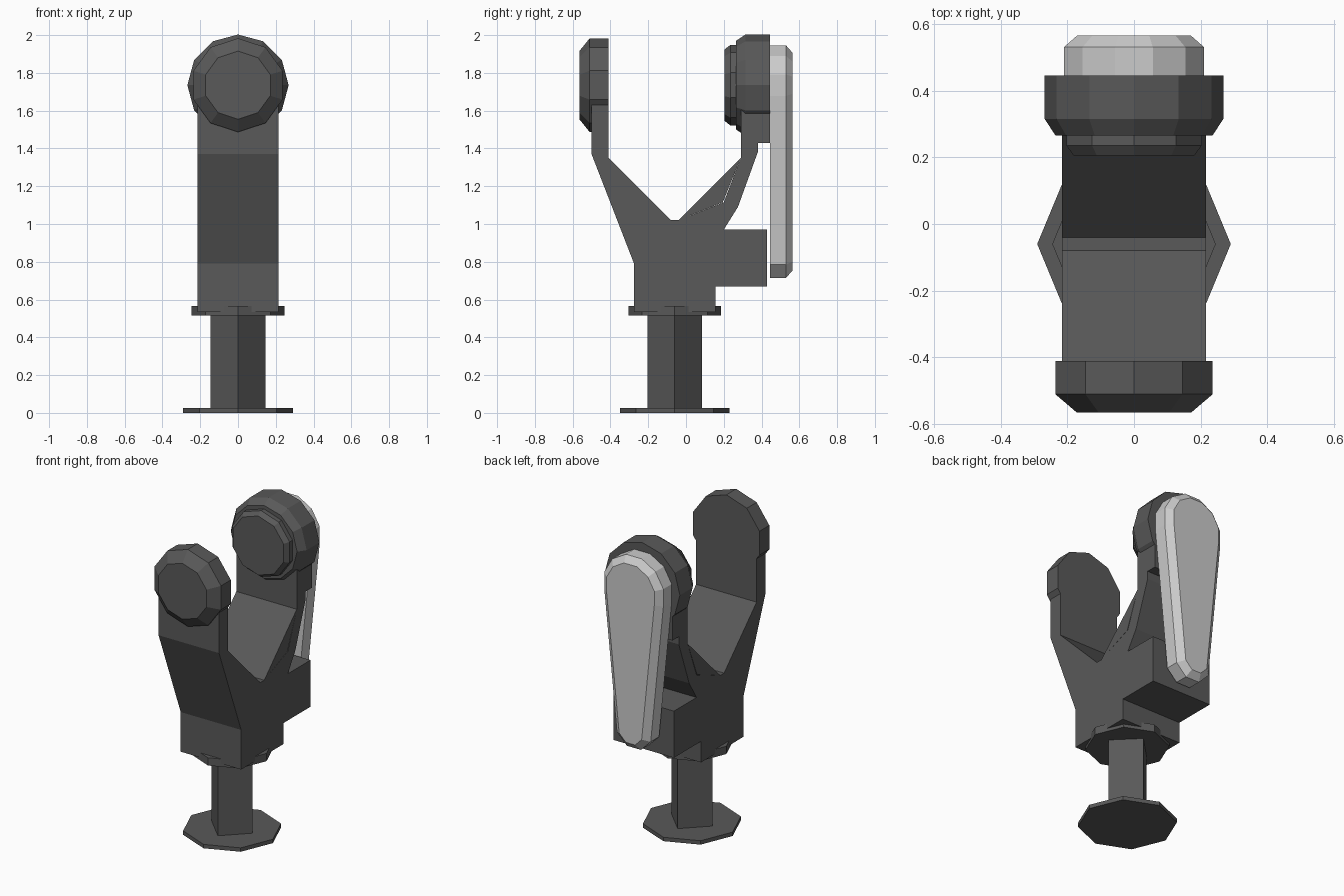
import bpy, bmesh
from math import sin, cos, pi, radians

if "Cube" in bpy.data.objects:
    bpy.data.objects.remove(bpy.data.objects["Cube"])

CY = -0.06   # y of the stem axis / fork symmetry plane
W = 0.215    # half width of the fork
HZ = 1.735   # height of the head centres


def finish(name, bm):
    bmesh.ops.recalc_face_normals(bm, faces=bm.faces)
    me = bpy.data.meshes.new(name)
    bm.to_mesh(me)
    bm.free()
    ob = bpy.data.objects.new(name, me)
    bpy.context.collection.objects.link(ob)
    return ob


def hull(name, pts):
    bm = bmesh.new()
    for p in pts:
        bm.verts.new(p)
    res = bmesh.ops.convex_hull(bm, input=bm.verts)
    loose = [v for v in bm.verts if not v.link_faces]
    bmesh.ops.delete(bm, geom=loose, context='VERTS')
    bmesh.ops.dissolve_limit(bm, angle_limit=radians(1), verts=bm.verts, edges=bm.edges)
    return finish(name, bm)


def box(name, lo, hi):
    return hull(name, [(x, y, z) for x in (lo[0], hi[0])
                       for y in (lo[1], hi[1]) for z in (lo[2], hi[2])])


def lathe_y(name, rings, n, z=HZ):
    """Convex n-sided disc around the y axis from (y, radius) rings."""
    return hull(name, [(r * sin(2 * pi * i / n), y, z + r * cos(2 * pi * i / n))
                       for y, r in rings for i in range(n)])


def post(name, r, z0, z1, n):
    return hull(name, [(r * cos(2 * pi * i / n), CY + r * sin(2 * pi * i / n), z)
                       for z in (z0, z1) for i in range(n)])


# Foot, diamond stem and collar
post("foot", 0.29, 0, 0.025, 8)
post("stem", 0.145, 0.02, 0.54, 4)
post("collar", 0.245, 0.515, 0.565, 8)

# Fork body: side profile extruded across x
profile = [(-.275, .535), (-.275, .79), (-.50, 1.37), (-.50, HZ), (-.41, HZ),
           (-.41, 1.35), (-.31, 1.115), (-.08, 1.02), (-.04, 1.02), (.20, 1.115),
           (.29, 1.35), (.29, HZ), (.38, HZ), (.38, 1.38), (.275, 1.09),
           (.20, .97), (.43, .97), (.43, .67), (.155, .67), (.155, .535)]
bm = bmesh.new()
face = bm.faces.new([bm.verts.new((-W, y, z)) for y, z in profile])
ext = bmesh.ops.extrude_face_region(bm, geom=[face])
bmesh.ops.translate(bm, vec=(2 * W, 0, 0),
                    verts=[g for g in ext['geom'] if isinstance(g, bmesh.types.BMVert)])
finish("fork_body", bm)

# Central ridges inside the fork
for name, s in (("ridge_front", -1), ("ridge_back", 1)):
    y0, y1, y2 = (CY + s * d for d in (.02, .255, .35))
    hull(name, [(0, y0, 1.02), (0, y2, 1.35)] +
         [(x, y, z) for x in (-W, W)
          for y, z in ((y0, 1.02), (y1, 1.115), (y2, 1.35))])

# Front head
lathe_y("front_head", [(-.565, .18), (-.51, .248), (-.41, .248)], 10)

# Back head, its mounting block and inner pad
lathe_y("back_head", [(.265, .235), (.315, .268), (.445, .268)], 12)
box("back_block", (-W, .36, 1.43), (W, .445, HZ))
lathe_y("inner_pad", [(.205, .19), (.235, .213), (.31, .213)], 10)

# Tapered lever on the back, bevelled on its outer side
pts = []
for y, inset in ((.445, 0), (.53, 0), (.565, .04)):
    for cz, r, n in ((HZ, .21, 12), (.835, .12, 8)):
        off = pi / n
        pts += [((r - inset) / cos(off) * sin(2 * pi * i / n + off), y,
                 cz + (r - inset) / cos(off) * cos(2 * pi * i / n + off)) for i in range(n)]
hull("lever", pts)
bpy.data.objects["lever"].data.materials.append(bpy.data.materials.new("light_grey"))
bpy.data.materials["light_grey"].diffuse_color = (.62, .62, .62, 1)
dark = bpy.data.materials.new("dark_grey")
dark.diffuse_color = (.1, .1, .1, 1)
for ob in bpy.data.objects:
    if ob.name != "lever":
        ob.data.materials.append(dark)

for m in bpy.data.materials:
    if m.users and not m.is_grease_pencil:
        m.use_nodes = True
        m.node_tree.nodes["Principled BSDF"].inputs["Base Color"].default_value = m.diffuse_color
